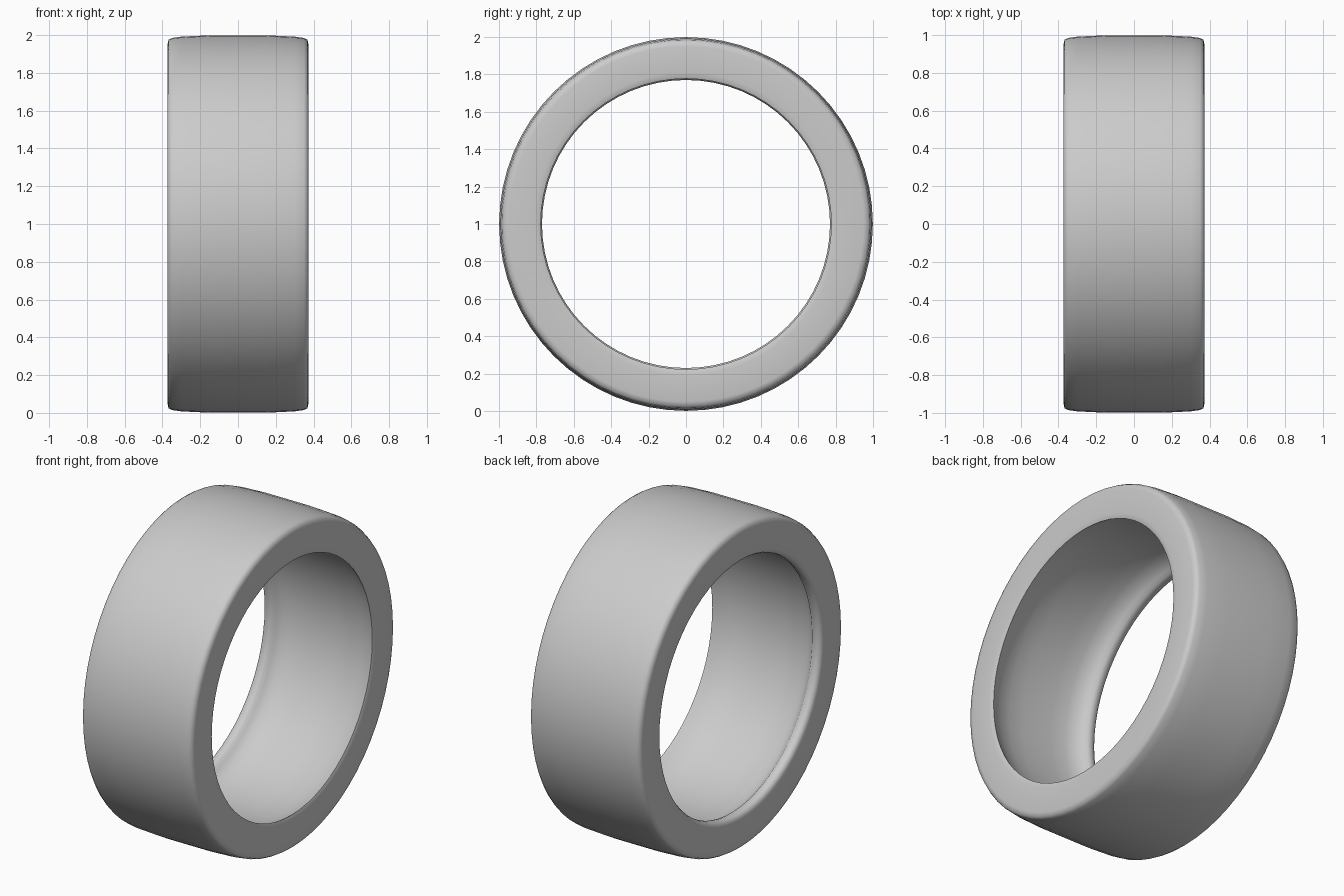
import bpy, bmesh, math

cube = bpy.data.objects.get("Cube")
if cube:
    bpy.data.objects.remove(cube, do_unlink=True)

SEGMENTS = 64

# Grey rubber
rubber = bpy.data.materials.new("grey rubber")
rubber.use_nodes = True
colour = (0.6, 0.6, 0.6, 1)
rubber.diffuse_color = colour
rubber.node_tree.nodes["Principled BSDF"].inputs["Base Color"].default_value = colour

# Cross-section (x, radius): tread and shoulders are symmetrical, the beads are not
outer = [(0.15, 0.999), (0.3, 0.992), (0.35, 0.985), (0.368, 0.975), (0.373, 0.95)]
thin_bead = [(0.373, 0.81), (0.371, 0.79), (0.366, 0.777)]
liner = [(0.33, 0.795), (0.28, 0.818), (0.2, 0.836), (0.1, 0.843), (-0.1, 0.843), (-0.2, 0.836)]
round_bead = [(-0.26, 0.82), (-0.295, 0.795), (-0.312, 0.776), (-0.33, 0.77),
              (-0.352, 0.772), (-0.367, 0.782), (-0.373, 0.80)]
profile = outer + thin_bead + liner + round_bead + [(-x, r) for x, r in reversed(outer)]

# Tyre: the closed section turned about the x axis
bm = bmesh.new()
rings = []
for i in range(SEGMENTS):
    a = 2 * math.pi * i / SEGMENTS
    rings.append([bm.verts.new((x, r * math.cos(a), 1 + r * math.sin(a))) for x, r in profile])
n = len(profile)
for i, ring in enumerate(rings):
    nxt = rings[(i + 1) % SEGMENTS]
    for j in range(n):
        k = (j + 1) % n
        bm.faces.new((ring[j], ring[k], nxt[k], nxt[j]))
bmesh.ops.recalc_face_normals(bm, faces=bm.faces)
mesh = bpy.data.meshes.new("tyre")
bm.to_mesh(mesh)
bm.free()
mesh.materials.append(rubber)
tyre = bpy.data.objects.new("tyre", mesh)
bpy.context.collection.objects.link(tyre)

# Smooth rubber surface
bpy.context.view_layer.objects.active = tyre
tyre.select_set(True)
bpy.ops.object.shade_smooth_by_angle(angle=math.radians(50))
